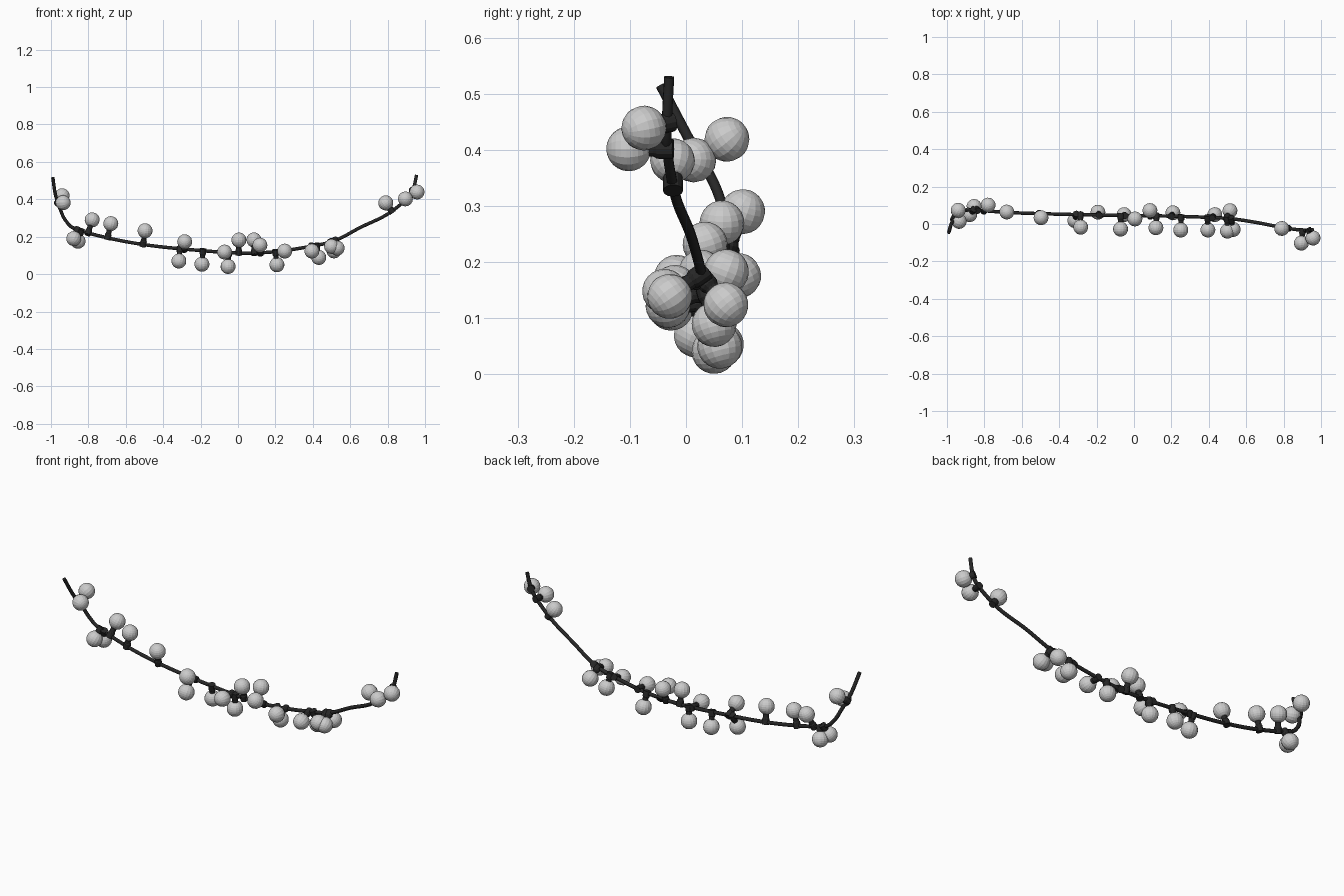
import bpy, bmesh
from mathutils import Vector, Matrix

if "Cube" in bpy.data.objects:
    bpy.data.objects.remove(bpy.data.objects["Cube"])

BULB_R, WIRE_R = 0.04, 0.0095

black = bpy.data.materials.new("black_rubber")
black.diffuse_color = (0.02, 0.02, 0.02, 1)
black.use_nodes = True
black.node_tree.nodes["Principled BSDF"].inputs["Base Color"].default_value = black.diffuse_color

# Sagging wire: guide points smoothed with a Catmull-Rom spline
guide = [Vector(p) for p in (
    (-.99, -.045, .515), (-.975, .005, .42), (-.948, .05, .34), (-.92, .068, .285),
    (-.865, .075, .24), (-.68, .062, .19), (-.49, .055, .156), (-.29, .05, .134),
    (0, .045, .113), (.2, .042, .12), (.385, .036, .148), (.52, .028, .18),
    (.655, .008, .25), (.79, -.018, .315), (.895, -.033, .395),
    (.935, -.034, .45), (.955, -.03, .53))]

def smooth_path(pts, steps=8):
    ext = [2 * pts[0] - pts[1]] + pts + [2 * pts[-1] - pts[-2]]
    out = []
    for a, b, c, d in zip(ext, ext[1:], ext[2:], ext[3:]):
        for i in range(steps):
            t = i / steps
            out.append(0.5 * (2 * b + (c - a) * t + (2 * a - 5 * b + 4 * c - d) * t**2
                              + (3 * b - a - 3 * c + d) * t**3))
    return out + [pts[-1]]

path = smooth_path(guide)
curve = bpy.data.curves.new("wire", 'CURVE')
curve.dimensions = '3D'
curve.bevel_depth = WIRE_R
curve.bevel_resolution = 2
curve.use_fill_caps = True
spline = curve.splines.new('POLY')
spline.points.add(len(path) - 1)
for pt, co in zip(spline.points, path):
    pt.co = (*co, 1)
curve.materials.append(black)
bpy.context.collection.objects.link(bpy.data.objects.new("wire", curve))

# Bulb centres along the wire
bulbs = [
    (-.94, .073, .419), (-.935, .014, .382), (-.878, .05, .19), (-.855, .094, .176),
    (-.78, .101, .29), (-.68, .064, .27), (-.497, .034, .232), (-.316, .018, .07),
    (-.285, -.017, .173), (-.193, .063, .053), (-.072, -.027, .118), (-.053, .05, .041),
    (.005, .027, .182), (.085, .072, .183), (.117, -.02, .155), (.208, .06, .05),
    (.25, -.032, .123), (.395, -.032, .123), (.432, .05, .089), (.5, -.038, .148),
    (.53, -.029, .139), (.513, .071, .124), (.79, -.024, .381), (.895, -.102, .402),
    (.957, -.075, .439)]

def nearest(p):
    best = None
    for a, b in zip(path, path[1:]):
        t = max(0, min(1, (p - a).dot(b - a) / (b - a).length_squared))
        q = a.lerp(b, t)
        if best is None or (q - p).length < (best - p).length:
            best = q
    return best

def add_object(name, bm, material=None):
    mesh = bpy.data.meshes.new(name)
    bm.to_mesh(mesh)
    bm.free()
    if material:
        mesh.materials.append(material)
    bpy.context.collection.objects.link(bpy.data.objects.new(name, mesh))

def lathe_profile(bm, profile, matrix, n=12):
    # stack of cone sections between (radius, height) pairs
    for (r1, z1), (r2, z2) in zip(profile, profile[1:]):
        bmesh.ops.create_cone(bm, cap_ends=True, segments=n, radius1=r1, radius2=r2,
                              depth=z2 - z1,
                              matrix=matrix @ Matrix.Translation((0, 0, (z1 + z2) / 2)))

glass, sockets = bmesh.new(), bmesh.new()
for b in bulbs:
    centre = Vector(b)
    base = nearest(centre)
    axis = centre - base
    frame = Matrix.Translation(base) @ axis.to_track_quat('Z', 'Y').to_matrix().to_4x4()
    # round bulb with its pole on the socket axis
    bmesh.ops.create_uvsphere(glass, u_segments=16, v_segments=12, radius=BULB_R, matrix=frame @
                              Matrix.Translation((0, 0, axis.length)))
    # wide clip on the wire, narrower neck into the bulb
    lathe_profile(sockets, [(.018, -.011), (.0175, .018), (.014, .024), (.014, axis.length - .03)],
                  frame)
add_object("bulbs", glass)
add_object("sockets", sockets, black)
